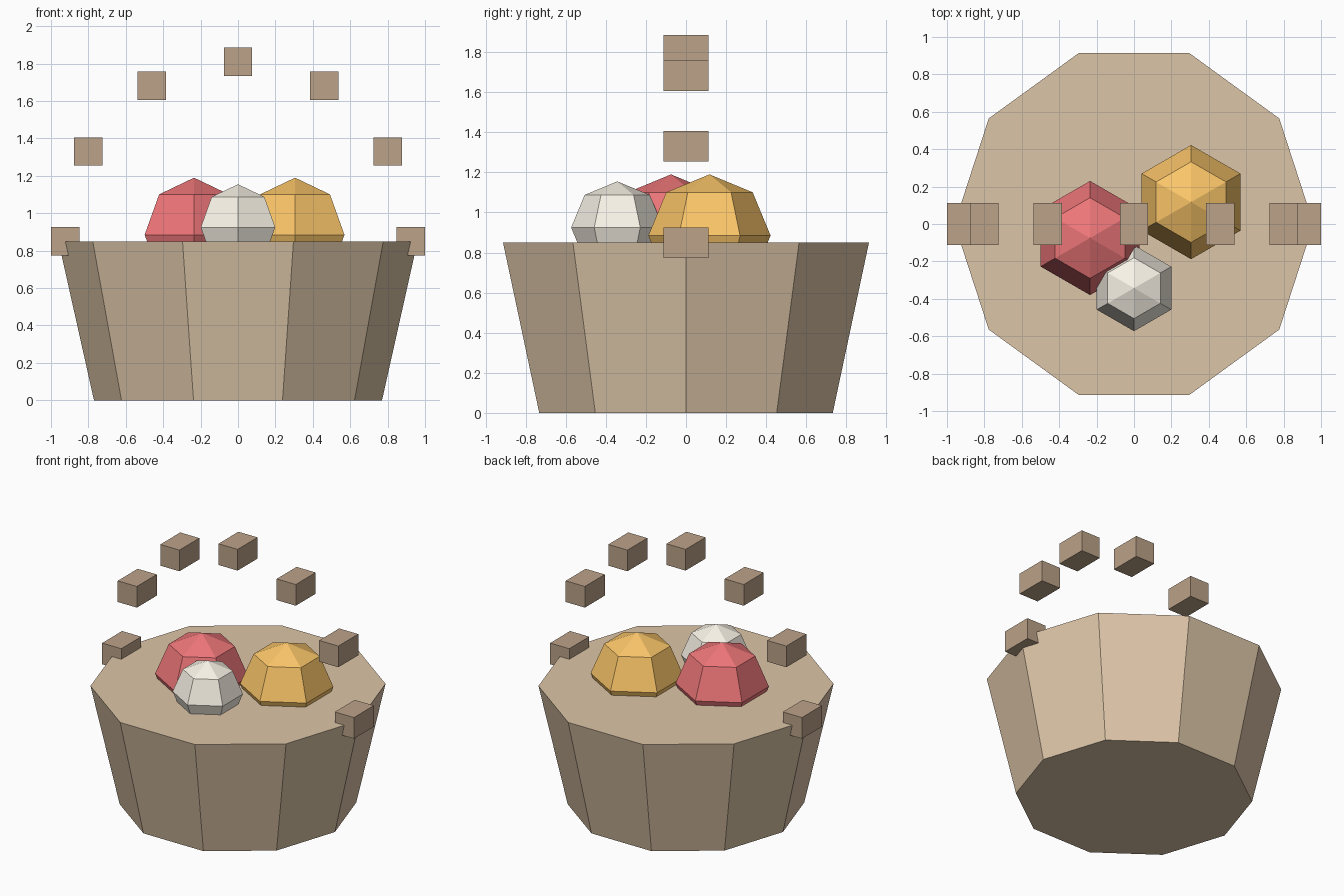
import bpy
from math import cos, sin, pi

if "Cube" in bpy.data.objects:
    bpy.data.objects.remove(bpy.data.objects["Cube"])


def paint(obj, name, rgb):
    mat = bpy.data.materials.get(name) or bpy.data.materials.new(name)
    mat.diffuse_color = (*rgb, 1)
    mat.use_nodes = True
    mat.node_tree.nodes["Principled BSDF"].inputs["Base Color"].default_value = mat.diffuse_color
    obj.data.materials.append(mat)


def fruit(name, radius, loc, rgb):
    bpy.ops.mesh.primitive_uv_sphere_add(segments=6, ring_count=4, radius=radius, location=loc)
    obj = bpy.context.object
    obj.name = name
    paint(obj, name + "_colour", rgb)


# Ten-sided tapered basket, a corner pointing along +x
H = 0.85
N = 10
ring = [(r * cos(2 * pi * i / N), r * sin(2 * pi * i / N), z)
        for r, z in ((0.77, 0), (0.96, H)) for i in range(N)]
faces = [tuple(reversed(range(N))), tuple(range(N, 2 * N))]
faces += [(i, (i + 1) % N, N + (i + 1) % N, N + i) for i in range(N)]
mesh = bpy.data.meshes.new("basket")
mesh.from_pydata(ring, [], faces)
basket = bpy.data.objects.new("basket", mesh)
bpy.context.collection.objects.link(basket)
paint(basket, "wicker", (0.72, 0.56, 0.39))

# Handle: separate blocks along an arch
for i in range(7):
    a = pi * i / 6
    bpy.ops.mesh.primitive_cube_add(size=1, location=(0.924 * cos(a), 0, H + 0.96 * sin(a)))
    block = bpy.context.object
    block.name = f"handle_block_{i + 1}"
    block.scale = (0.152, 0.226, 0.152)
    paint(block, "handle_wood", (0.50, 0.36, 0.25))

# Low-poly fruit half sunk into the basket
fruit("red_fruit", 0.305, (-0.235, -0.075, 0.885), (0.85, 0.18, 0.19))
fruit("orange_fruit", 0.305, (0.305, 0.117, 0.885), (0.96, 0.56, 0.14))
fruit("cream_fruit", 0.23, (0, -0.343, 0.925), (0.95, 0.90, 0.80))
